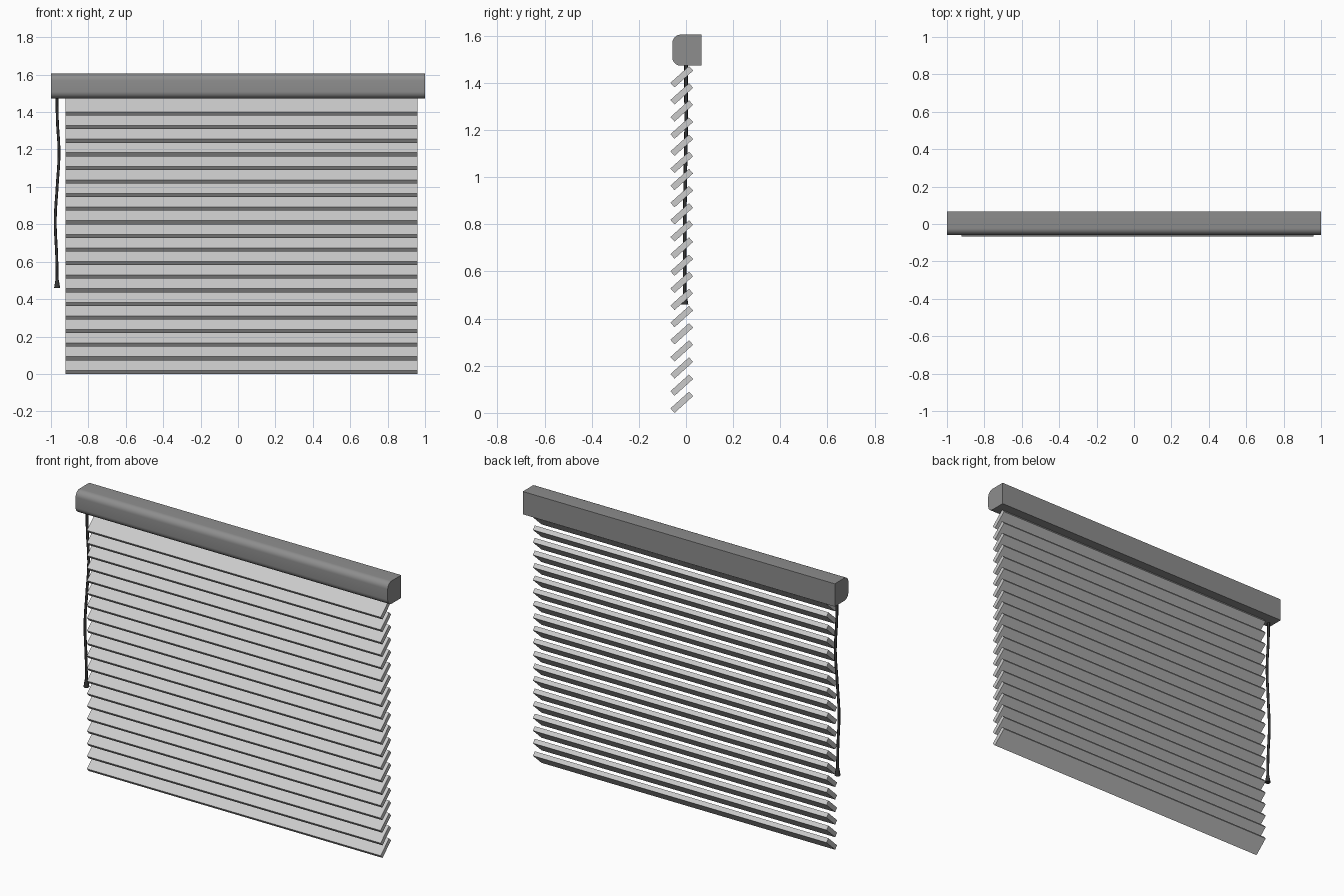
import bpy, bmesh, math
from mathutils import Vector

if "Cube" in bpy.data.objects:
    bpy.data.objects.remove(bpy.data.objects["Cube"])


def material(name, v):
    m = bpy.data.materials.new(name)
    m.diffuse_color = (v, v, v, 1)
    m.use_nodes = True
    m.node_tree.nodes["Principled BSDF"].inputs["Base Color"].default_value = m.diffuse_color
    return m


RAIL = material("mid grey", 0.27)
SLAT = material("light grey", 0.60)
CORD = material("charcoal", 0.035)


def extrude_x(name, profile, x0, x1, mat):
    """Extrude a (y, z) profile along x."""
    bm = bmesh.new()
    f = bm.faces.new([bm.verts.new((x0, y, z)) for y, z in profile])
    r = bmesh.ops.extrude_face_region(bm, geom=[f])
    verts = [g for g in r["geom"] if isinstance(g, bmesh.types.BMVert)]
    bmesh.ops.translate(bm, verts=verts, vec=(x1 - x0, 0, 0))
    bmesh.ops.recalc_face_normals(bm, faces=bm.faces)
    me = bpy.data.meshes.new(name)
    bm.to_mesh(me)
    bm.free()
    me.materials.append(mat)
    ob = bpy.data.objects.new(name, me)
    bpy.context.collection.objects.link(ob)
    return ob


def smooth(ob):
    bpy.ops.object.select_all(action='DESELECT')
    bpy.context.view_layer.objects.active = ob
    ob.select_set(True)
    bpy.ops.object.shade_smooth_by_angle(angle=math.radians(35))


# Head rail: square back, rounded front corners
front, back, bottom, top, r = -0.058, 0.066, 1.473, 1.605, 0.036
profile = [(back, bottom), (back, top)]
for cz, start in ((top - r, 90), (bottom + r, 180)):
    for i in range(9):
        a = math.radians(start + 90 * i / 8)
        profile.append((front + r + r * math.cos(a), cz + r * math.sin(a)))
smooth(extrude_x("head_rail", profile, -1, 1, RAIL))

# Tilted slats
angle, length, thick, pitch = math.radians(42), 0.106, 0.026, 0.0727
u = Vector((math.cos(angle), math.sin(angle))) * length
n = Vector((-math.sin(angle), math.cos(angle))) * thick
for i in range(20):
    p = Vector((-0.066 - n.x, i * pitch))
    extrude_x(f"slat_{i + 1}", [p, p + u, p + u + n, p + n], -0.922, 0.96, SLAT)

# Pull cord: gently wavy tube
cu = bpy.data.curves.new("pull_cord", 'CURVE')
cu.dimensions = '3D'
cu.bevel_depth = 0.0075
cu.bevel_resolution = 2
cu.resolution_u = 6
cu.use_fill_caps = True
path = [(-0.968, 0, 1.48), (-0.966, 0, 1.36), (-0.957, 0, 1.18), (-0.967, -0.003, 1.0),
        (-0.977, -0.005, 0.82), (-0.969, -0.006, 0.62), (-0.967, -0.006, 0.49)]
sp = cu.splines.new('BEZIER')
sp.bezier_points.add(len(path) - 1)
for bp, co in zip(sp.bezier_points, path):
    bp.co = co
    bp.handle_left_type = bp.handle_right_type = 'AUTO'
cu.materials.append(CORD)
cord = bpy.data.objects.new("pull_cord", cu)
bpy.context.collection.objects.link(cord)

# Tassel at the end of the cord
bpy.ops.mesh.primitive_cone_add(vertices=16, radius1=0.016, radius2=0.009, depth=0.042,
                                location=(-0.967, -0.006, 0.481))
tassel = bpy.context.object
tassel.name = "cord_tassel"
tassel.data.materials.append(CORD)
smooth(tassel)
